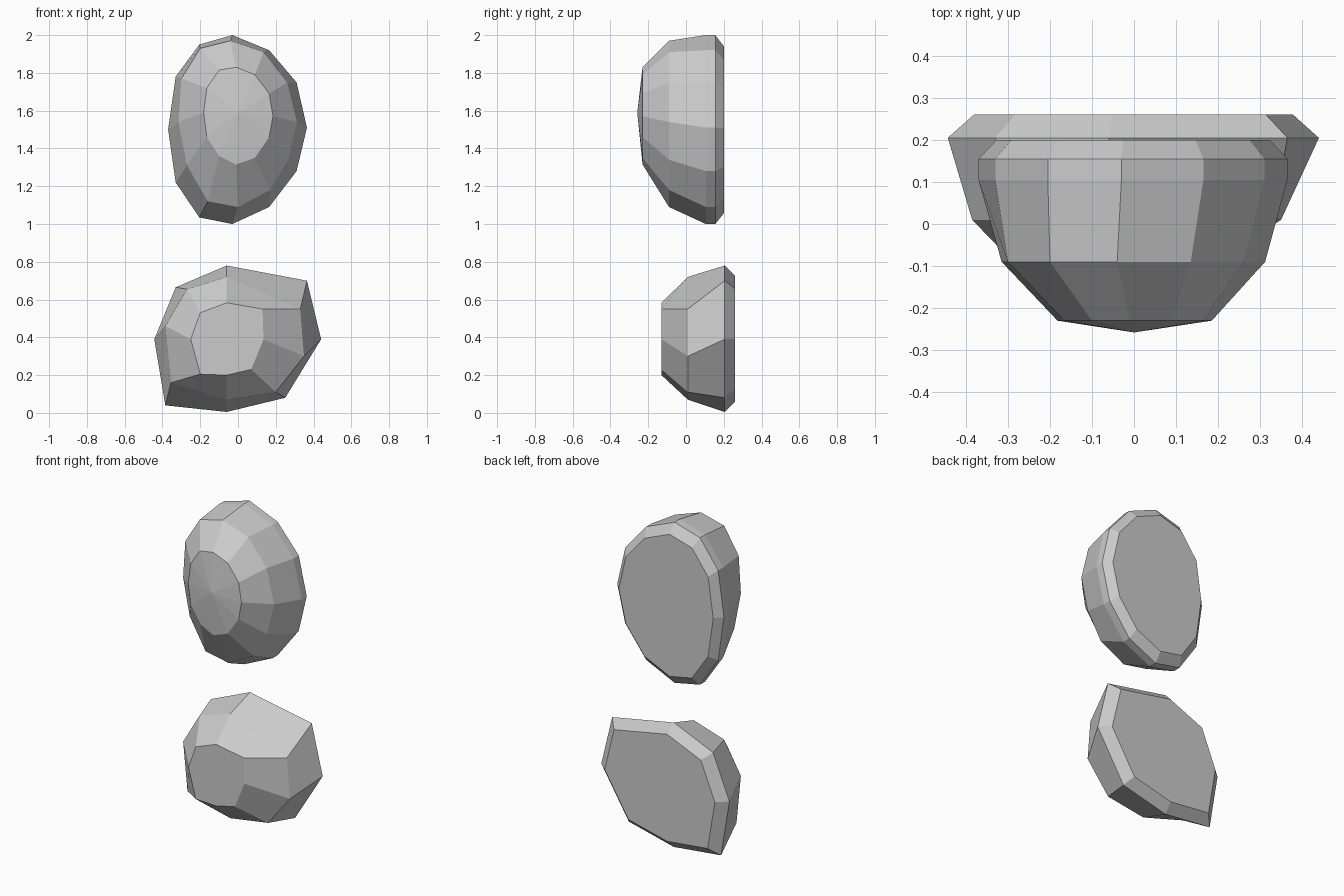
import bpy, bmesh

if "Cube" in bpy.data.objects:
    bpy.data.objects.remove(bpy.data.objects["Cube"])


def loft_stone(name, rings, apex=None):
    """Skin (y, [(x, z)...]) rings from back to front; cap the back, cap or fan the front."""
    bm = bmesh.new()
    loops = [[bm.verts.new((x, y, z)) for x, z in pts] for y, pts in rings]
    n = len(loops[0])
    for a, b in zip(loops, loops[1:]):
        for i in range(n):
            j = (i + 1) % n
            bm.faces.new((a[i], a[j], b[j], b[i]))
    bm.faces.new(loops[0])
    if apex:
        tip = bm.verts.new(apex)
        for i in range(n):
            bm.faces.new((loops[-1][i], loops[-1][(i + 1) % n], tip))
    else:
        bm.faces.new(loops[-1])
    bmesh.ops.recalc_face_normals(bm, faces=bm.faces)
    mesh = bpy.data.meshes.new(name)
    bm.to_mesh(mesh)
    bm.free()
    obj = bpy.data.objects.new(name, mesh)
    bpy.context.collection.objects.link(obj)
    return obj


def inset(pts, k, cx, cz):
    return [(cx + (x - cx) * k, cz + (z - cz) * k) for x, z in pts]


# Upper oval stone: twelve-sided outline, domed front
outline = [(-.03, 2), (.165, 1.92), (.31, 1.75), (.365, 1.51), (.31, 1.28), (.165, 1.09),
           (-.03, 1), (-.205, 1.035), (-.33, 1.22), (-.37, 1.5), (-.33, 1.78), (-.205, 1.95)]
shoulder = [(-.04, 1.97), (.135, 1.91), (.26, 1.75), (.312, 1.54), (.265, 1.34), (.17, 1.18),
            (0, 1.09), (-.16, 1.12), (-.27, 1.31), (-.315, 1.54), (-.3, 1.77), (-.2, 1.93)]
face = [(-.01, 1.83), (.09, 1.79), (.165, 1.69), (.185, 1.57), (.165, 1.46), (.09, 1.35),
        (-.01, 1.315), (-.1, 1.36), (-.165, 1.46), (-.182, 1.59), (-.165, 1.72), (-.1, 1.815)]
loft_stone("upper_stone",
           [(.2, inset(outline, .885, 0, 1.49)), (.155, outline), (.105, outline),
            (-.09, shoulder), (-.23, face)], apex=(0, -.258, 1.59))

# Lower rough stone: eight-sided outline, flat front
outline = [(-.06, .78), (.365, .70), (.44, .39), (.25, .08),
           (-.06, .005), (-.385, .04), (-.443, .39), (-.33, .665)]
shoulder = [(-.06, .72), (.33, .55), (.35, .30), (.2, .11),
            (-.06, .07), (-.355, .16), (-.385, .46), (-.27, .655)]
face = [(-.06, .583), (.13, .55), (.135, .39), (.07, .23),
        (-.06, .20), (-.2, .205), (-.25, .39), (-.2, .53)]
loft_stone("lower_stone",
           [(.26, inset(outline, .86, 0, .39)), (.205, outline),
            (.01, shoulder), (-.13, face)])
